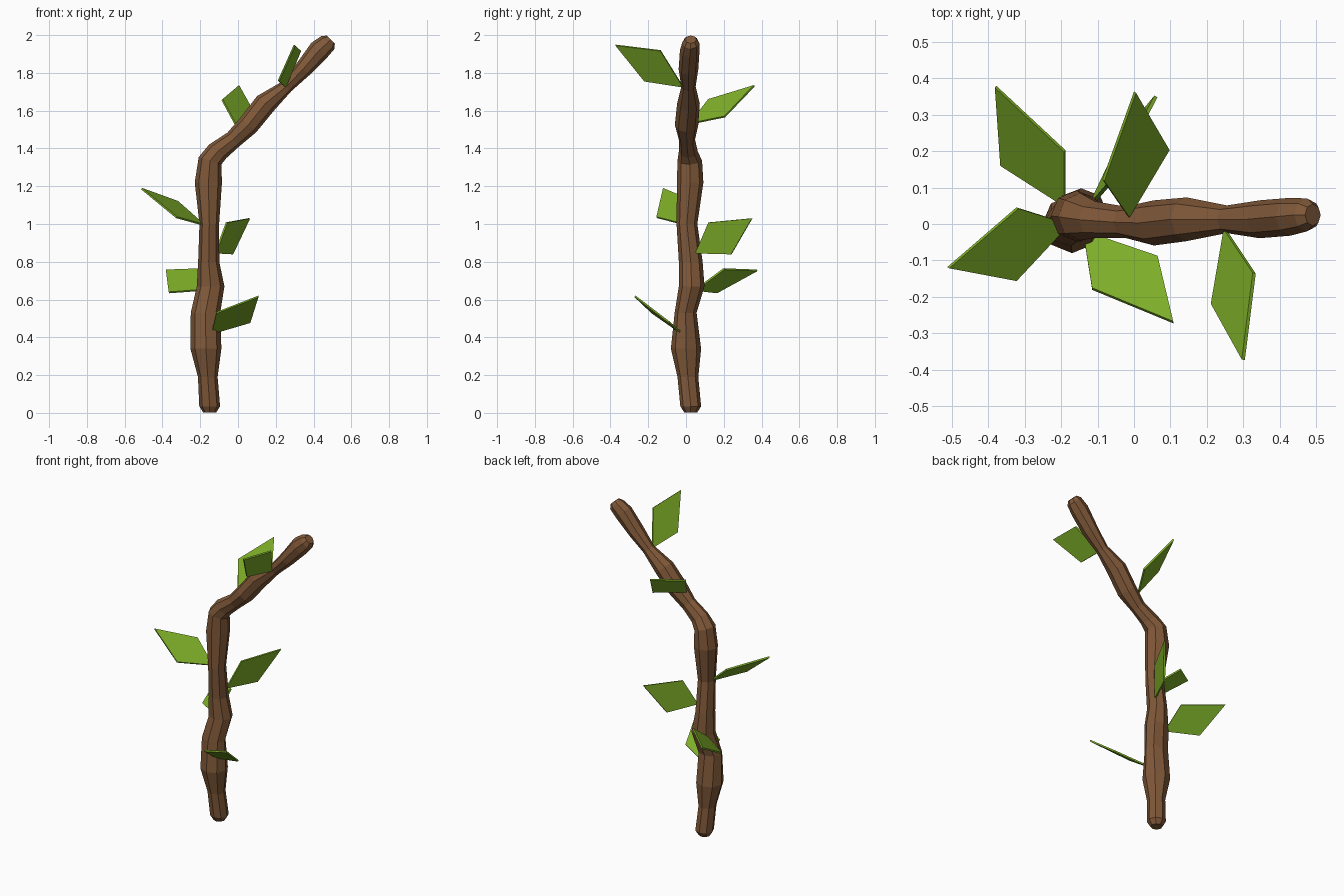
import bpy, bmesh, math
from mathutils import Vector


def material(name, rgb):
    m = bpy.data.materials.new(name)
    m.diffuse_color = (*rgb, 1)
    return m


BARK = material("bark brown", (0.215, 0.098, 0.04))
GREEN = material("leaf green", (0.205, 0.42, 0.021))


def finish(bm, name, mat):
    bmesh.ops.recalc_face_normals(bm, faces=bm.faces)
    me = bpy.data.meshes.new(name)
    bm.to_mesh(me)
    bm.free()
    me.materials.append(mat)
    ob = bpy.data.objects.new(name, me)
    bpy.context.collection.objects.link(ob)


# Crooked branch: rings of (x, y, z, radius in the bend plane, radius in y, tilt)
RINGS = [
    (-.15, .025, .003, .035, .035, 0), (-.15, .025, .035, .055, .055, 0),
    (-.16, .01, .19, .052, .055, 0), (-.17, 0, .34, .082, .08, 0),
    (-.172, -.002, .53, .078, .058, 0), (-.145, .03, .67, .073, .068, 0),
    (-.155, .025, .80, .056, .063, 0), (-.152, .005, 1.0, .052, .055, 0),
    (-.157, .022, 1.22, .072, .07, 0), (-.148, .02, 1.335, .063, .065, 18),
    (-.107, .012, 1.385, .058, .05, 38), (-.025, .005, 1.447, .048, .043, 50),
    (.055, .003, 1.525, .057, .062, 44), (.145, .013, 1.638, .059, .06, 42),
    (.255, .013, 1.727, .036, .038, 42), (.345, .013, 1.82, .046, .052, 42),
    (.43, .02, 1.92, .057, .052, 43), (.475, .025, 1.96, .049, .045, 44),
    (.491, .025, 1.977, .03, .03, 44),
]
SIDES = 8
bm = bmesh.new()
loops = []
for x, y, z, rn, ry, tilt in RINGS:
    t = math.radians(tilt)
    n = Vector((math.cos(t), 0, -math.sin(t)))
    loops.append([bm.verts.new(Vector((x, y, z)) + n * rn * math.cos(a) + Vector((0, ry * math.sin(a), 0)))
                  for a in (2 * math.pi * i / SIDES for i in range(SIDES))])
for a, b in zip(loops, loops[1:]):
    for i in range(SIDES):
        j = (i + 1) % SIDES
        bm.faces.new((a[i], a[j], b[j], b[i]))
bm.faces.new(loops[0])
bm.faces.new(loops[-1])
finish(bm, "branch", BARK)

# Leaves: thin kites given as base, side, tip, side
LEAVES = [
    ((-.14, -.02, .42), (.065, -.09, .48), (.108, -.27, .617), (-.115, -.178, .53)),
    ((-.19, .05, .65), (-.365, .162, .637), (-.38, .377, .755), (-.19, .2, .762)),
    ((-.18, 0, .995), (-.325, -.155, 1.035), (-.51, -.12, 1.187), (-.32, .044, 1.118)),
    ((-.12, .05, .845), (-.03, .24, .84), (.06, .35, 1.03), (-.06, .12, 1.008)),
    ((-.015, .02, 1.53), (.095, .205, 1.568), (.003, .362, 1.732), (-.084, .12, 1.658)),
    ((.25, -.015, 1.725), (.33, -.135, 1.918), (.3, -.373, 1.947), (.215, -.22, 1.757)),
]
THICK = 0.01
for k, pts in enumerate(LEAVES):
    p = [Vector(q) for q in pts]
    off = (p[2] - p[0]).cross(p[3] - p[1]).normalized() * THICK / 2
    bm = bmesh.new()
    top = [bm.verts.new(q + off) for q in p]
    low = [bm.verts.new(q - off) for q in p]
    bm.faces.new(top)
    bm.faces.new(low[::-1])
    for i in range(4):
        j = (i + 1) % 4
        bm.faces.new((top[i], low[i], low[j], top[j]))
    finish(bm, f"leaf_{k + 1}", GREEN)
